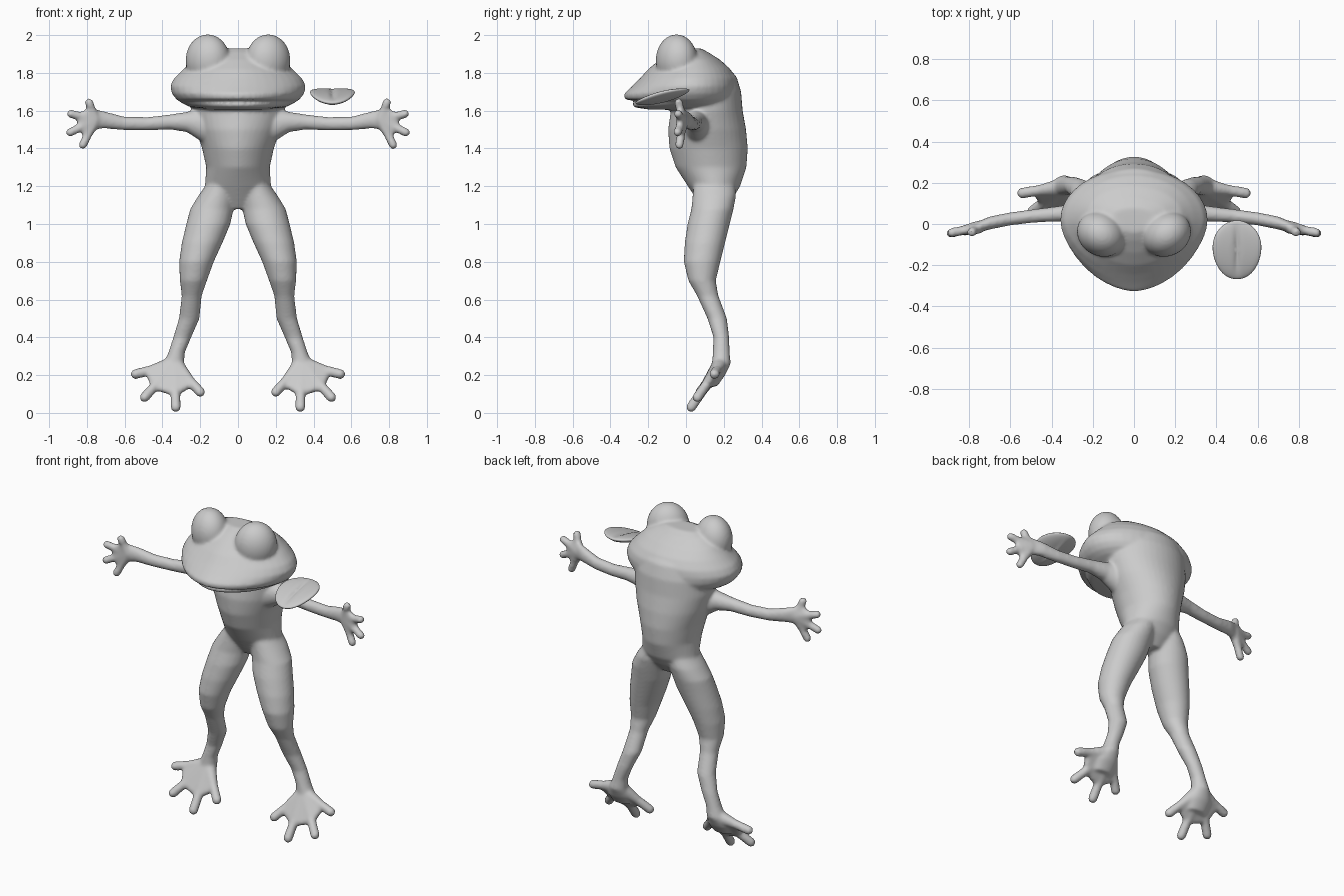
import bpy, bmesh, math
from mathutils import Vector, Matrix

if "Cube" in bpy.data.objects:
    bpy.data.objects.remove(bpy.data.objects["Cube"])

bm = bmesh.new()
N = 40

# unit ball points used for rounded hulls
ball = bmesh.new()
bmesh.ops.create_icosphere(ball, subdivisions=2, radius=1)
BALL = [v.co.copy() for v in ball.verts]
ball.free()


def skin_rings(rings):
    """Join rings of points into a closed tube."""
    loops = [[bm.verts.new(p) for p in r] for r in rings]
    for a, b in zip(loops, loops[1:]):
        n = len(a)
        for i in range(n):
            bm.faces.new((a[i], a[(i + 1) % n], b[(i + 1) % n], b[i]))
    bm.faces.new(loops[0][::-1])
    bm.faces.new(loops[-1])


def spow(v, e):
    return math.copysign(abs(v) ** e, v)


def stack(levels, point=1.0):
    """Loft along z: (z, half width, y of widest point, front y, back y)."""
    rings = []
    for z, rx, yc, yf, yb in levels:
        ring = []
        for i in range(N):
            t = 2 * math.pi * i / N
            c, s = math.cos(t), math.sin(t)
            e = point if s < 0 else 1.0
            ring.append((rx * spow(c, e), yc + spow(s, e) * (yb - yc if s > 0 else yc - yf), z))
        rings.append(ring)
    skin_rings(rings)


def limb(sections, u, v):
    """Loft through centres with radii along the u and v axes."""
    rings = []
    for x, y, z, ru, rv in sections:
        c = Vector((x, y, z))
        rings.append([c + Vector(u) * ru * math.cos(2 * math.pi * i / 24)
                      + Vector(v) * rv * math.sin(2 * math.pi * i / 24) for i in range(24)])
    skin_rings(rings)


def hull(balls):
    """Convex hull around a few balls (centre, radius), copied into the body."""
    tmp = bmesh.new()
    for c, r in balls:
        for p in BALL:
            tmp.verts.new(Vector(c) + p * r)
    bmesh.ops.convex_hull(tmp, input=list(tmp.verts))
    made = {}
    for f in tmp.faces:
        corners = []
        for v in f.verts:
            if v not in made:
                made[v] = bm.verts.new(v.co)
            corners.append(made[v])
        bm.faces.new(corners)
    tmp.free()


def webbed(root, root_r, tips, r, web):
    """Digits from a root to each tip, with webbing between neighbours."""
    root = Vector(root)
    tips = [Vector(t) for t in tips]
    for t in tips:
        hull([(root, root_r), (root.lerp(t, 0.6), r * 0.95)])
        hull([(root.lerp(t, 0.5), r * 0.95), (t, r)])
    for a, b in zip(tips, tips[1:]):
        hull([(root, root_r), (root.lerp(a, web), r * 0.8), (root.lerp(b, web), r * 0.8)])


# torso
stack([(1.08, .07, .15, .09, .20), (1.14, .15, .15, .05, .25), (1.20, .175, .15, .01, .287),
       (1.30, .168, .13, -.055, .32), (1.40, .19, .12, -.088, .327), (1.50, .225, .11, -.095, .318),
       (1.60, .25, .10, -.08, .30), (1.70, .25, .10, -.08, .292), (1.78, .225, .10, -.05, .268),
       (1.85, .17, .09, -.02, .20), (1.91, .10, .08, 0, .12)], 1.1)

# head with a mouth groove along the front
stack([(1.605, .14, -.02, -.19, .15), (1.618, .25, 0, -.275, .22), (1.636, .29, .02, -.288, .25),
       (1.642, .30, .02, -.25, .25), (1.652, .315, .02, -.25, .25), (1.658, .325, .02, -.325, .26),
       (1.69, .35, .02, -.328, .27), (1.73, .36, .02, -.285, .27), (1.77, .34, .02, -.245, .265),
       (1.82, .29, .03, -.20, .235), (1.87, .235, .04, -.14, .18), (1.91, .16, .05, -.08, .115),
       (1.93, .10, .04, -.04, .08)], 1.12)

for s in (1, -1):
    # bulging eye, turned outwards
    bmesh.ops.create_uvsphere(
        bm, u_segments=32, v_segments=20, radius=1,
        matrix=Matrix.Translation((s * .16, -.05, 1.867))
        @ Matrix.Rotation(s * math.radians(32), 4, 'Z') @ Matrix.Diagonal((.122, .105, .137, 1)))

    # arm
    limb([(s * x, y, z, a, b) for x, y, z, a, b in (
        (.10, .08, 1.51, .10, .12), (.20, .065, 1.525, .07, .085), (.27, .055, 1.54, .052, .054),
        (.36, .05, 1.54, .038, .04), (.48, .04, 1.53, .033, .036), (.60, .025, 1.532, .032, .036),
        (.70, .005, 1.55, .032, .045), (.76, -.015, 1.555, .026, .055), (.80, -.025, 1.55, .018, .04))],
        (0, 1, 0), (0, 0, 1))

    # hand
    webbed((s * .755, -.015, 1.55), .033,
           [(s * .788, -.04, 1.643), (s * .885, -.042, 1.583), (s * .888, -.045, 1.485),
            (s * .822, -.035, 1.418)], .024, .6)

    # leg
    limb([(s * x, y, z, a, b) for x, y, z, a, b in (
        (.08, .15, 1.22, .08, .11), (.11, .15, 1.15, .10, .115), (.138, .14, 1.08, .115, .112),
        (.157, .12, 1.0, .117, .112), (.19, .10, .90, .108, .107), (.22, .085, .80, .092, .097),
        (.236, .085, .70, .072, .073), (.245, .115, .62, .053, .057), (.258, .165, .50, .055, .052),
        (.295, .187, .40, .048, .042), (.325, .187, .32, .044, .045), (.34, .187, .26, .055, .05),
        (.35, .165, .20, .075, .042), (.35, .135, .14, .06, .03))], (1, 0, 0), (0, 1, 0))

    # foot
    webbed((s * .335, .185, .26), .045,
           [(s * .542, .15, .205), (s * .495, .06, .082), (s * .33, .027, .030),
            (s * .20, .075, .11)], .028, .66)

bmesh.ops.recalc_face_normals(bm, faces=list(bm.faces))
mesh = bpy.data.meshes.new("frog_body")
bm.to_mesh(mesh)
bm.free()
body = bpy.data.objects.new("frog_body", mesh)
bpy.context.collection.objects.link(body)

# fuse all parts into one smooth skin
rm = body.modifiers.new("fuse", 'REMESH')
rm.mode = 'VOXEL'
rm.voxel_size = 0.009
rm.use_smooth_shade = True
sm = body.modifiers.new("soften", 'SMOOTH')
sm.factor = 0.5
sm.iterations = 10

# tongue: flat tilted oval with a central groove, beside the head
bt = bmesh.new()
bmesh.ops.create_uvsphere(bt, u_segments=48, v_segments=24, radius=1)
for v in bt.verts:
    x, y, z = v.co
    groove = math.exp(-(x / .12) ** 2) * (1 - y * y)
    zz = z * .027 + .02 * x * x - (.012 * groove if z > 0 else .006 * groove)
    v.co = (.5 + x * .118 * (1 + .08 * y * (1 - y * y)), -.125 + y * .143, 1.675 + zz + y * .034)
mt = bpy.data.meshes.new("tongue")
bt.to_mesh(mt)
bt.free()
for p in mt.polygons:
    p.use_smooth = True
tongue = bpy.data.objects.new("tongue", mt)
bpy.context.collection.objects.link(tongue)
